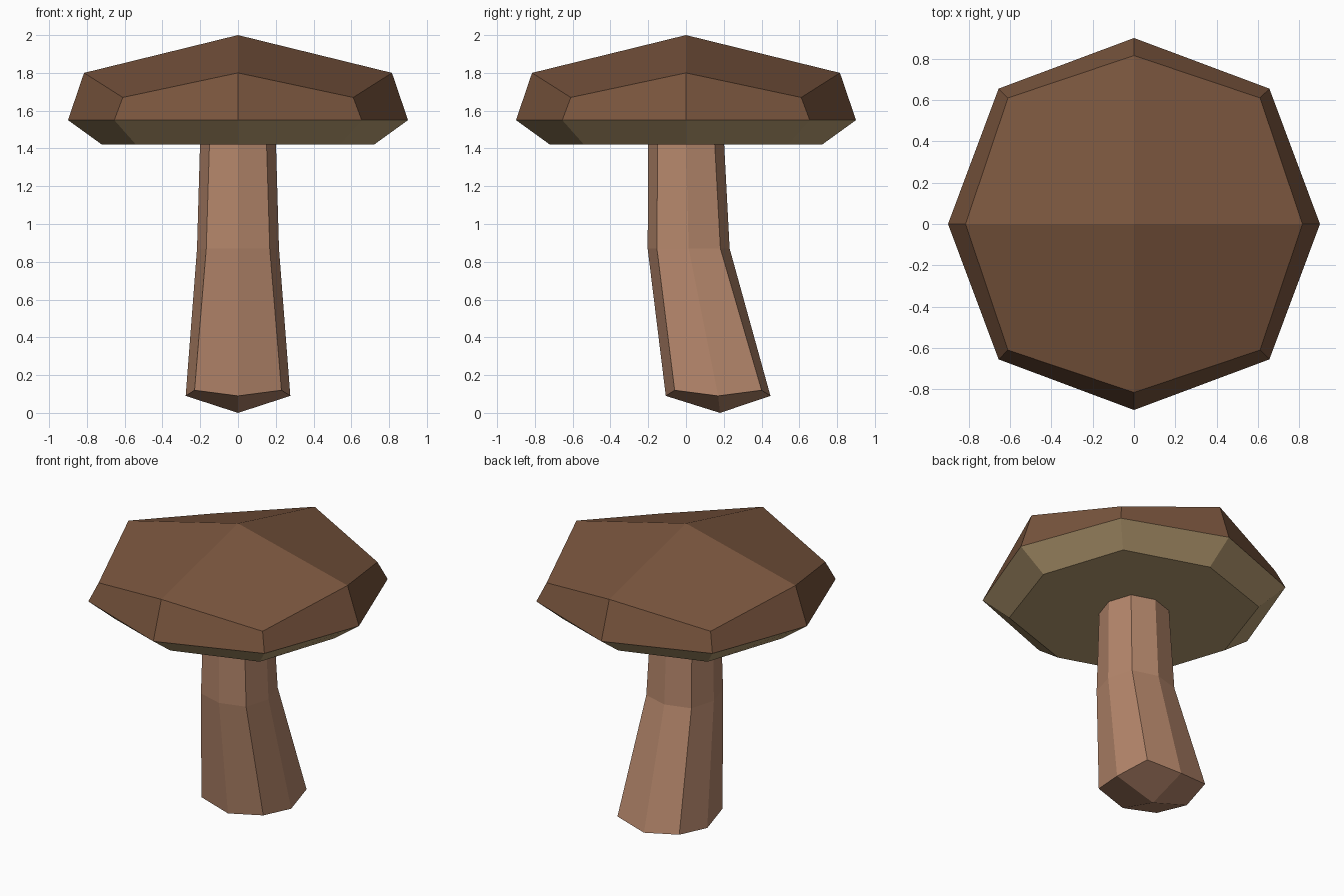
import bpy, bmesh
from math import cos, sin, pi

if "Cube" in bpy.data.objects:
    bpy.data.objects.remove(bpy.data.objects["Cube"])


def material(name, rgb):
    m = bpy.data.materials.new(name)
    m.diffuse_color = (*rgb, 1)
    m.use_nodes = True
    m.node_tree.nodes["Principled BSDF"].inputs["Base Color"].default_value = m.diffuse_color
    return m


def ring(bm, y, axial, diag, z_axial, z_diag):
    """Eight points: four on the axes alternating with four square corners."""
    verts = []
    for i in range(8):
        r, z = (diag * 2 ** 0.5, z_diag) if i % 2 else (axial, z_axial)
        a = i * pi / 4
        verts.append(bm.verts.new((r * cos(a), y + r * sin(a), z)))
    return verts


def loft(name, rings, mat, bottom=None, top=None):
    """Skin rings from low to high; close ends with four quads around a tip (y, z)."""
    bm = bmesh.new()
    loops = [ring(bm, *r) for r in rings]
    for a, b in zip(loops, loops[1:]):
        for i in range(8):
            j = (i + 1) % 8
            bm.faces.new((a[i], a[j], b[j], b[i]))
    for tip, loop, step in ((bottom, loops[0], -1), (top, loops[-1], 1)):
        if tip:
            v = bm.verts.new((0, *tip))
            for i in range(0, 8, 2):
                quad = [v] + [loop[(i + k) % 8] for k in range(3)]
                bm.faces.new(quad if step > 0 else quad[::-1])
    mesh = bpy.data.meshes.new(name)
    bm.to_mesh(mesh)
    bm.free()
    mesh.materials.append(mat)
    obj = bpy.data.objects.new(name, mesh)
    bpy.context.collection.objects.link(obj)
    return obj


# Ring values: centre y, axis radius, corner half-width, axis z, corner z

# Faceted brown cap dome
loft("cap",
     [(0, 0.90, 0.655, 1.55, 1.55),
      (0, 0.815, 0.61, 1.80, 1.67)],
     material("cap_brown", (0.19, 0.09, 0.047)), top=(0, 2.0))

# Pale underside of the cap
loft("cap_underside",
     [(0, 0.72, 0.54, 1.42, 1.42),
      (0, 0.90, 0.655, 1.55, 1.55)],
     material("underside_khaki", (0.48, 0.34, 0.17)), bottom=(0, 1.42))

# Bent stem with a blunt pointed foot
loft("stem",
     [(0.17, 0.277, 0.23, 0.09, 0.12),
      (0.014, 0.217, 0.168, 0.87, 0.87),
      (0.0, 0.20, 0.15, 1.46, 1.46)],
     material("stem_tan", (0.46, 0.24, 0.147)), bottom=(0.18, 0.0), top=(0.0, 1.48))
